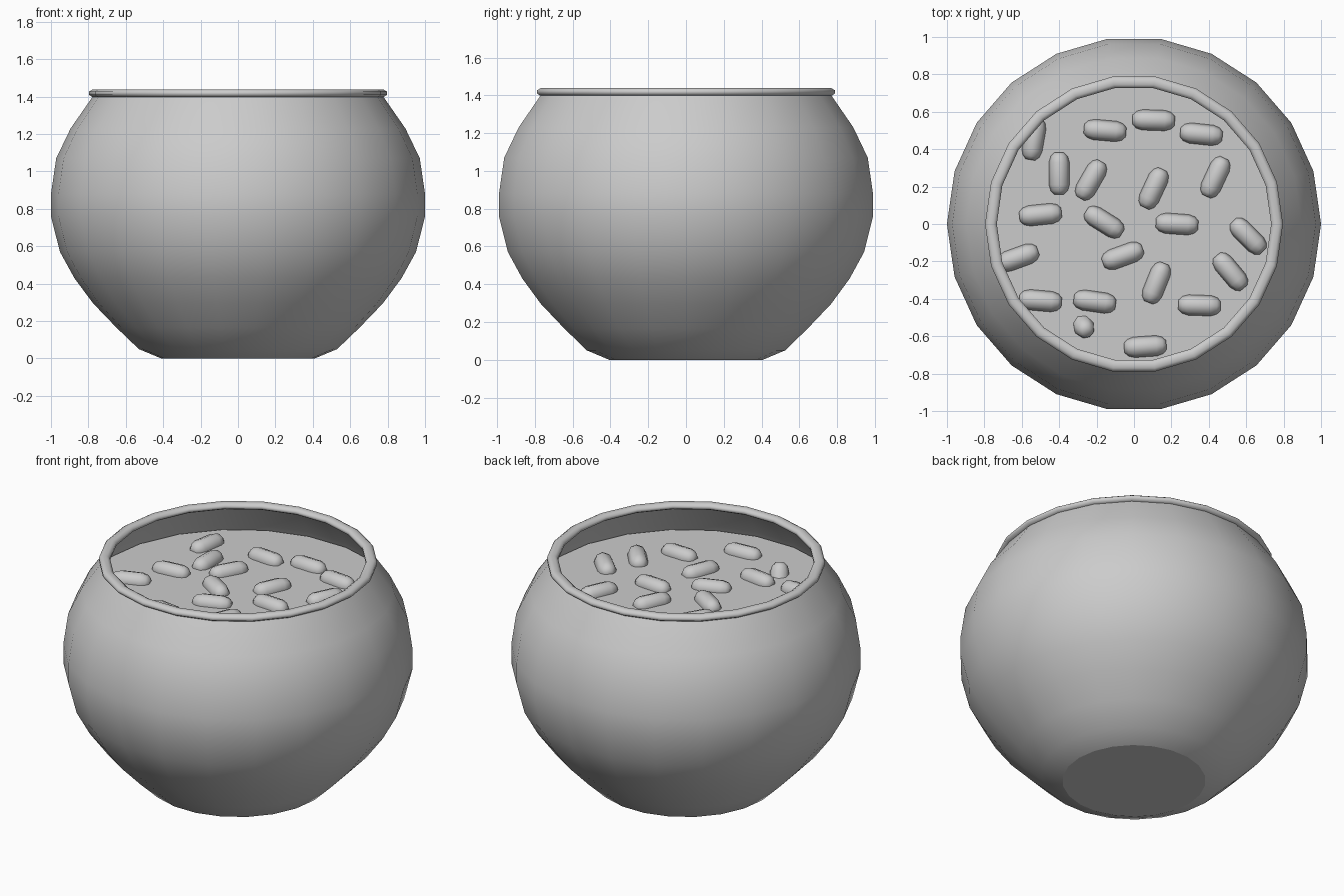
import bpy, bmesh
from math import cos, sin, pi, radians

cube = bpy.data.objects.get("Cube")
if cube:
    bpy.data.objects.remove(cube, do_unlink=True)

grey = bpy.data.materials.new("plain grey")
grey.use_nodes = True
colour = (0.6, 0.6, 0.6, 1)
grey.diffuse_color = colour
grey.node_tree.nodes["Principled BSDF"].inputs["Base Color"].default_value = colour

SIDES = 22
SOUP_Z = 1.2


def lathe(name, profile, sides, closed=False):
    """Spin (radius, height) points about z, giving a smooth mesh."""
    bm = bmesh.new()
    rings = [[bm.verts.new((r * cos(2 * pi * j / sides), r * sin(2 * pi * j / sides), z))
              for j in range(sides)] for r, z in profile]
    pairs = list(zip(rings, rings[1:]))
    if closed:
        pairs.append((rings[-1], rings[0]))
    for low, high in pairs:
        for j in range(sides):
            k = (j + 1) % sides
            bm.faces.new((low[j], low[k], high[k], high[j]))
    if not closed:
        # Flat base, kept sharp against the curved side
        base = bm.faces.new(rings[0][::-1])
        for edge in base.edges:
            edge.smooth = False
    for face in bm.faces:
        face.smooth = True
    mesh = bpy.data.meshes.new(name)
    bm.to_mesh(mesh)
    bm.free()
    mesh.materials.append(grey)
    return mesh


def place(name, mesh):
    obj = bpy.data.objects.new(name, mesh)
    bpy.context.collection.objects.link(obj)
    return obj


# Round bowl, open at the top
bowl_profile = [(0.41, 0), (0.53, 0.05), (0.65, 0.165), (0.775, 0.295), (0.875, 0.43),
                (0.952, 0.57), (1, 0.76), (1, 0.88), (0.972, 1.07), (0.895, 1.23), (0.77, 1.41)]
place("bowl", lathe("bowl", bowl_profile, SIDES))

# Rolled rim
rim_profile = [(0.765 + 0.034 * cos(a), 1.418 + 0.022 * sin(a))
               for a in (pi * (2 * i + 1) / 8 for i in range(8))]
place("rim", lathe("rim", rim_profile, SIDES, closed=True))

# Flat filling surface
bm = bmesh.new()
bm.faces.new([bm.verts.new((0.9 * cos(2 * pi * j / SIDES), 0.9 * sin(2 * pi * j / SIDES), SOUP_Z))
              for j in range(SIDES)])
soup = bpy.data.meshes.new("filling")
bm.to_mesh(soup)
bm.free()
soup.materials.append(grey)
place("filling", soup)

# Capsule grains, half sunk in the filling
half = [(0.025, 0.113), (0.045, 0.093), (0.055, 0.06)]
grain_profile = [(r, -z) for r, z in half] + half[::-1]
grain = lathe("grain", grain_profile + [(0, 0.113)], 8)
for edge in grain.edges:
    edge.use_edge_sharp = False

# x, y, heading in degrees
grains = [(.105, .555, -2), (-.155, .5, -5), (.36, .48, -6), (-.535, .455, 80),
          (-.4, .27, 90), (-.23, .235, 60), (.105, .19, 65), (.435, .25, 65),
          (-.5, .05, 6), (-.16, .01, -32), (.23, 0, -4), (.61, -.065, -45),
          (-.06, -.17, 20), (-.62, -.18, 20), (.515, -.255, -50), (.12, -.315, 68),
          (-.5, -.41, -5), (-.21, -.415, -8), (.35, -.435, -2), (.06, -.655, 4)]
for x, y, heading in grains:
    obj = place("grain", grain)
    obj.location = (x, y, SOUP_Z)
    obj.rotation_euler = (0, pi / 2, radians(heading))

# One grain dips steeply into the filling
dipped = place("dipped_grain", grain)
dipped.location = (-.28, -.53, SOUP_Z - 0.04)
dipped.rotation_euler = (0, radians(30), radians(-60))
